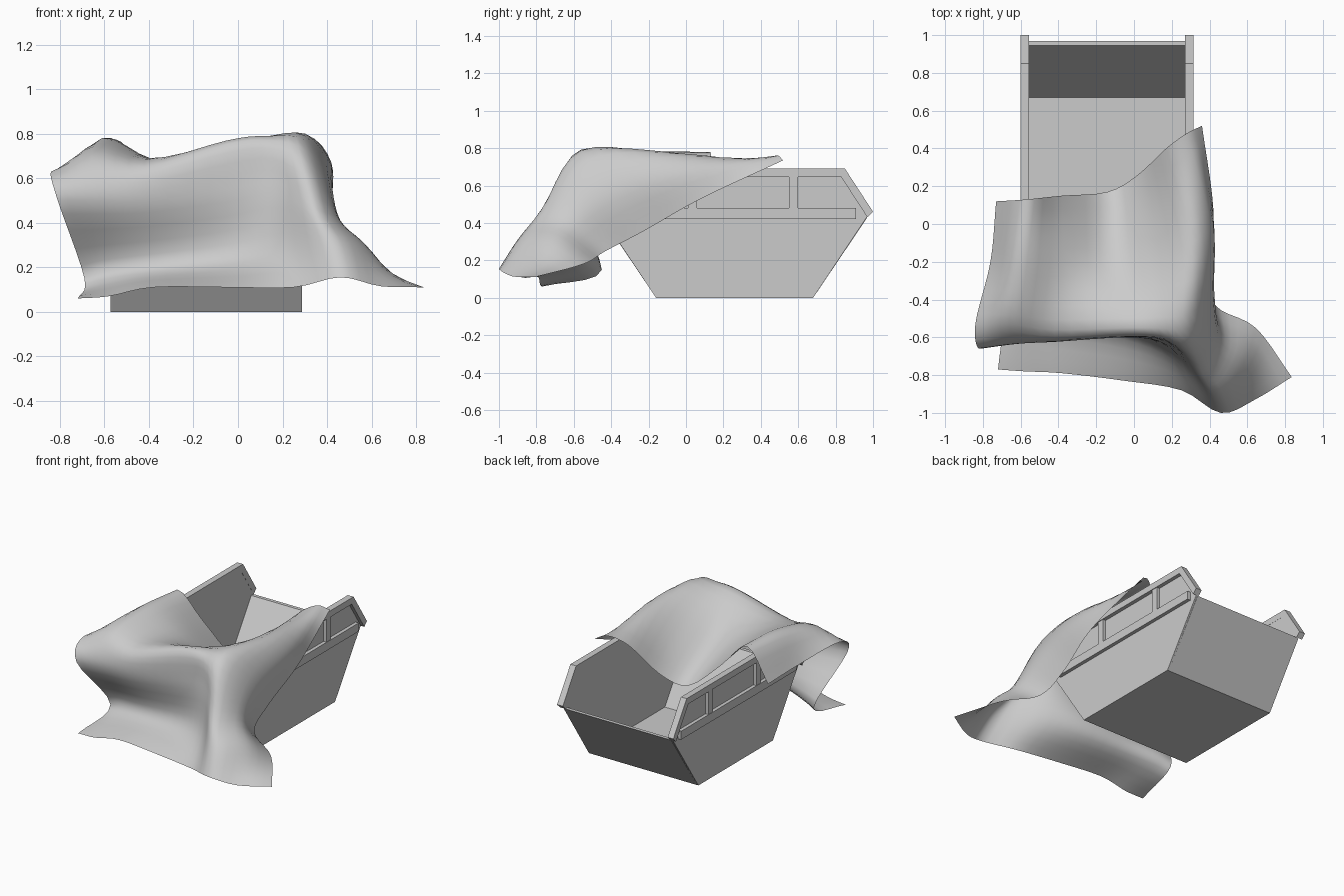
import bpy, bmesh
from mathutils import Vector

if "Cube" in bpy.data.objects:
    bpy.data.objects.remove(bpy.data.objects["Cube"])

CX = -0.1425  # centre line of the skip


def new_object(name, bm):
    bmesh.ops.recalc_face_normals(bm, faces=bm.faces[:])
    me = bpy.data.meshes.new(name)
    bm.to_mesh(me)
    bm.free()
    ob = bpy.data.objects.new(name, me)
    bpy.context.collection.objects.link(ob)
    return ob


def prism(name, profile, x0, x1):
    """Extrude a (y, z) profile from x0 to x1."""
    bm = bmesh.new()
    face = bm.faces.new([bm.verts.new((x0, y, z)) for y, z in profile])
    ext = bmesh.ops.extrude_face_region(bm, geom=[face])
    bmesh.ops.translate(bm, vec=(x1 - x0, 0, 0),
                        verts=[v for v in ext["geom"] if isinstance(v, bmesh.types.BMVert)])
    return new_object(name, bm)


def rect(y0, y1, z0, z1):
    return [(y0, z0), (y1, z0), (y1, z1), (y0, z1)]


# Floor and sloping end walls in one bent plate
prism("skip_floor_and_ends",
      [(-0.16, 0), (0.68, 0), (0.97, 0.43), (0.945, 0.43), (0.67, 0.015),
       (-0.15, 0.015), (-0.425, 0.43), (-0.45, 0.43)], CX - 0.42, CX + 0.42)

# Side plates with their outer frames
side = [(-0.16, 0), (0.68, 0), (0.98, 0.45), (0.84, 0.67), (-0.32, 0.67), (-0.46, 0.45)]
rim = [(-0.48, 0.46), (-0.33, 0.69), (0.85, 0.69), (1.0, 0.46),
       (0.97, 0.43), (0.83, 0.645), (-0.31, 0.645), (-0.45, 0.43)]
for label, s in (("left", -1), ("right", 1)):
    prism(label + "_side_plate", side, CX + s * 0.414, CX + s * 0.431)
    prism(label + "_rim", rim, CX + s * 0.413, CX + s * 0.458)
    prism(label + "_lower_rail", rect(-0.39, 0.91, 0.42, 0.48), CX + s * 0.431, CX + s * 0.456)
    for i, y in enumerate((0.035, 0.575)):
        prism(f"{label}_upright_{i}", rect(y - 0.025, y + 0.025, 0.48, 0.645),
              CX + s * 0.431, CX + s * 0.453)

# Tarpaulin: guide points, rows run from the back edge over the front to the hem
guide = [
    [(-.73, .12, .55), (-.57, .13, .78), (-.38, .15, .60), (-.14, .17, .40),
     (.02, .26, .47), (.17, .40, .69), (.28, .48, .76), (.36, .52, .735)],
    [(-.76, -.20, .58), (-.62, -.22, .775), (-.38, -.20, .68), (-.12, -.20, .58),
     (.08, -.17, .66), (.30, -.10, .78), (.41, -.02, .69), (.42, .08, .53)],
    [(-.84, -.53, .63), (-.66, -.53, .70), (-.42, -.56, .67), (-.05, -.55, .77),
     (.13, -.55, .79), (.30, -.55, .77), (.42, -.40, .58), (.40, -.22, .36)],
    [(-.81, -.66, .50), (-.62, -.635, .50), (-.40, -.62, .50), (-.05, -.60, .55),
     (.18, -.63, .58), (.36, -.78, .46), (.46, -.62, .41), (.43, -.43, .25)],
    [(-.69, -.45, .15), (-.60, -.47, .18), (-.40, -.52, .21), (-.05, -.58, .25),
     (.20, -.69, .30), (.42, -.90, .31), (.58, -.74, .29), (.645, -.55, .18)],
    [(-.72, -.77, .06), (-.58, -.78, .07), (-.38, -.79, .11), (-.05, -.83, .11),
     (.25, -.88, .11), (.46, -1.0, .155), (.64, -.93, .115), (.835, -.81, .11)],
]


def smooth_line(points, steps):
    """Spline that passes through every guide point."""
    p = [Vector(q) for q in points]
    p = [2 * p[0] - p[1]] + p + [2 * p[-1] - p[-2]]
    out = []
    for i in range(1, len(p) - 2):
        a, b, c, d = p[i - 1:i + 3]
        for k in range(steps):
            t = k / steps
            out.append(0.5 * (2 * b + (c - a) * t + (2 * a - 5 * b + 4 * c - d) * t ** 2
                              + (3 * b - a - 3 * c + d) * t ** 3))
    return out + [p[-2]]


rows = [smooth_line(r, 4) for r in guide]
cols = [smooth_line(c, 5) for c in zip(*rows)]
bm = bmesh.new()
grid = [[bm.verts.new(v) for v in c] for c in cols]
for a, b in zip(grid, grid[1:]):
    for j in range(len(a) - 1):
        bm.faces.new((a[j], b[j], b[j + 1], a[j + 1])).smooth = True
new_object("tarpaulin", bm)
